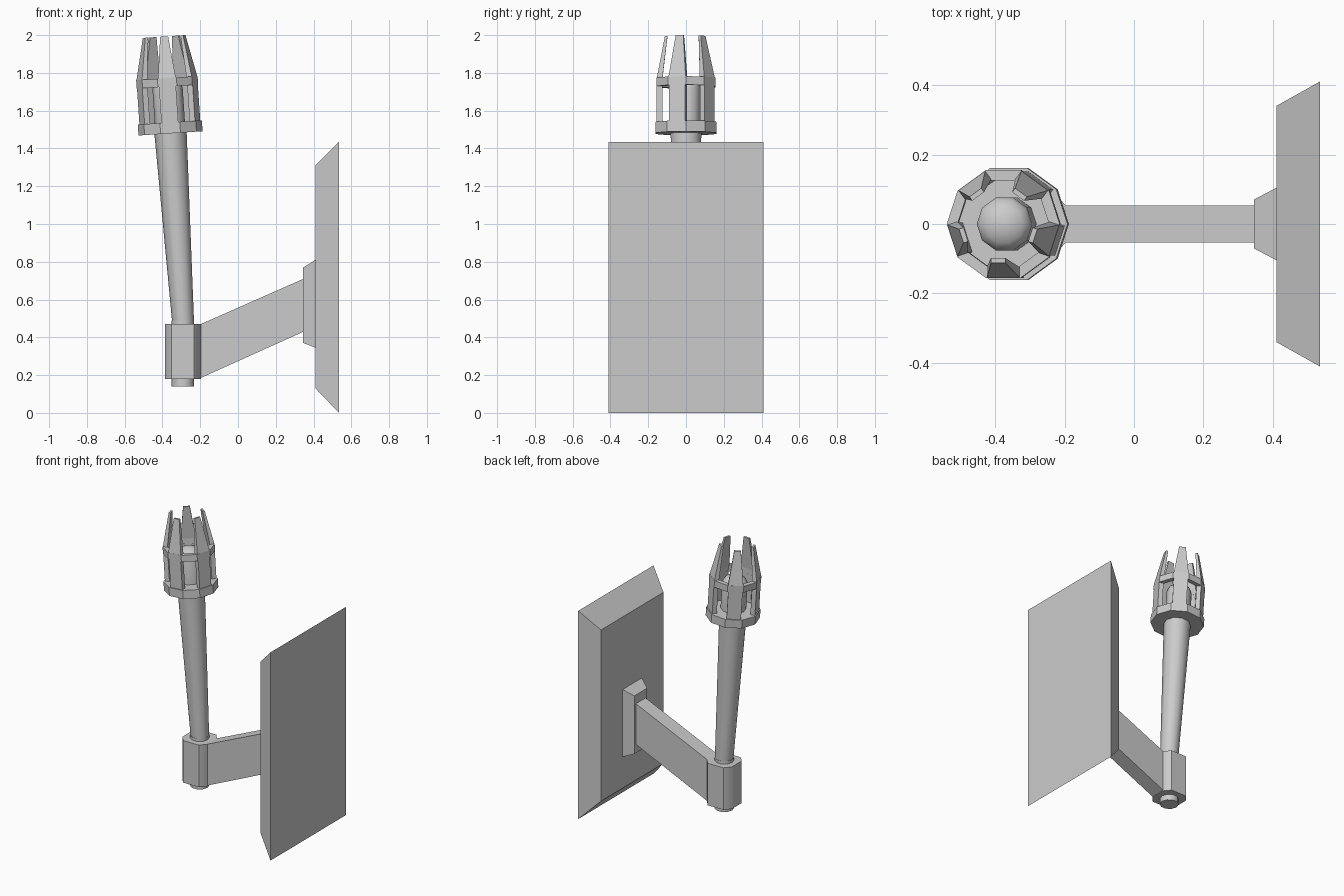
import bpy, bmesh, math
from mathutils import Matrix, Vector

cube = bpy.data.objects.get("Cube")
if cube:
    bpy.data.objects.remove(cube, do_unlink=True)

# One plain grey for the whole fixture
grey = bpy.data.materials.new("plain grey")
grey.use_nodes = True
colour = (0.6, 0.6, 0.6, 1)
grey.diffuse_color = colour
grey.node_tree.nodes["Principled BSDF"].inputs["Base Color"].default_value = colour

# Torch axis leans away from the wall plate
LEAN = Matrix.Translation((-0.29, 0, 0.47)) @ Matrix.Rotation(math.radians(-3.8), 4, 'Y')
SIDES = 10
APOTHEM = math.cos(math.pi / SIDES)


def finish(name, bm, matrix=Matrix(), smooth=False):
    bmesh.ops.remove_doubles(bm, verts=bm.verts, dist=1e-5)
    bmesh.ops.recalc_face_normals(bm, faces=bm.faces)
    mesh = bpy.data.meshes.new(name)
    bm.to_mesh(mesh)
    bm.free()
    mesh.materials.append(grey)
    obj = bpy.data.objects.new(name, mesh)
    bpy.context.collection.objects.link(obj)
    obj.matrix_world = matrix
    if smooth:
        bpy.ops.object.select_all(action='DESELECT')
        obj.select_set(True)
        bpy.context.view_layer.objects.active = obj
        bpy.ops.object.shade_smooth_by_angle(angle=math.radians(40))
    return obj


def loft(name, sections, closed=False, **kw):
    """Skin matching loops of points; cap the ends unless the loft closes on itself."""
    bm = bmesh.new()
    loops = [[bm.verts.new(p) for p in s] for s in sections]
    n = len(loops[0])
    pairs = list(zip(loops, loops[1:]))
    if closed:
        pairs.append((loops[-1], loops[0]))
    else:
        bm.faces.new(loops[0])
        bm.faces.new(loops[-1])
    for a, b in pairs:
        for i in range(n):
            j = (i + 1) % n
            bm.faces.new((a[i], a[j], b[j], b[i]))
    return finish(name, bm, **kw)


def ring(r, h, n=SIDES):
    return [(r * math.cos(math.tau * i / n), r * math.sin(math.tau * i / n), h) for i in range(n)]


def turned(name, profile, **kw):
    return loft(name, [ring(r, h) for r, h in profile], **kw)


def x_rect(x, half_y, low, high):
    return [(x, -half_y, low), (x, half_y, low), (x, half_y, high), (x, -half_y, high)]


# Wall plate, bracket and sloping arm
loft("wall_plate", [x_rect(0.41, 0.34, 0.13, 1.31), x_rect(0.535, 0.41, 0, 1.435)])
loft("bracket", [x_rect(0.345, 0.07, 0.37, 0.77), x_rect(0.411, 0.105, 0.345, 0.81)])
loft("arm", [x_rect(-0.197, 0.053, 0.185, 0.47), x_rect(0.347, 0.053, 0.43, 0.71)])

# Socket with cut corners, and the peg passing through it
corners = [(0.095, 0.053), (0.06, 0.095)]
outline = []
for sx, sy in ((1, 1), (-1, 1), (-1, -1), (1, -1)):
    pts = corners if sx * sy > 0 else corners[::-1]
    outline += [(sx * x, sy * y) for x, y in pts]
place = Matrix.Translation((-0.292, 0, 0))
loft("socket", [[(x, y, z) for x, y in outline] for z in (0.18, 0.47)], matrix=place, smooth=True)
turned("socket_peg", [(0.06, 0.14), (0.06, 0.49)], matrix=place, smooth=True)

# Tapered shaft and the basket floor
turned("shaft", [(0.057, -0.02), (0.086, 1.03)], matrix=LEAN, smooth=True)
turned("basket_floor", [(0.17, 1.012), (0.17, 1.07)], matrix=LEAN)

# Rounded bulb inside the basket
dome = [(0.08 * math.cos(a), 1.25 + 0.05 * math.sin(a)) for a in (0, 0.4, 0.8, 1.2, 1.5)]
turned("bulb", [(0.08, 1.06)] + dome, matrix=LEAN, smooth=True)

# Upper basket band
turned("basket_band", [(0.163, 1.26), (0.163, 1.305), (0.132, 1.305), (0.132, 1.26)],
       closed=True, matrix=LEAN)


# Five bars, each running on into a pointed prong
def bar_section(outer, thick, half, h):
    return [(outer, -half, h), (outer, half, h), (outer - thick, half, h), (outer - thick, -half, h)]


face = 0.163 * APOTHEM
for i in range(5):
    turn = LEAN @ Matrix.Rotation(math.radians(54 + 72 * i), 4, 'Z')
    loft(f"basket_bar_{i + 1}", [bar_section(face, 0.03, 0.045, 1.065),
                                 bar_section(face, 0.03, 0.045, 1.265)], matrix=turn)
    loft(f"prong_{i + 1}", [bar_section(face, 0.03, 0.048, 1.30),
                            bar_section(0.112, 0.014, 0.021, 1.526)], matrix=turn)
